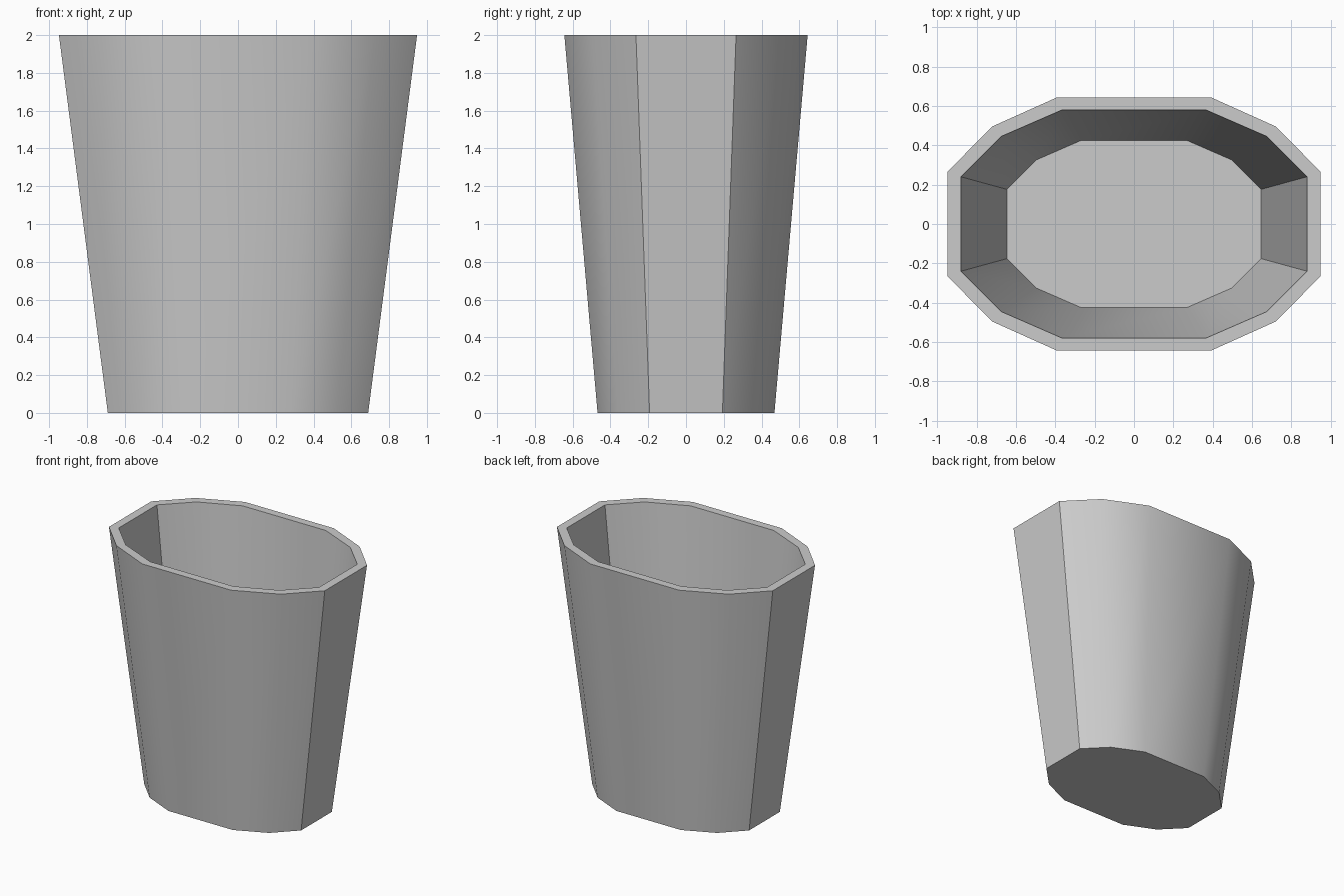
import bpy, bmesh, math

if "Cube" in bpy.data.objects:
    bpy.data.objects.remove(bpy.data.objects["Cube"])

# One quarter of each outline at the rim
OUTER = [(0.948, 0.265), (0.722, 0.495), (0.39, 0.644)]
INNER = [(0.88, 0.24), (0.675, 0.445), (0.365, 0.58)]
BASE_SCALE = 0.727
HEIGHT, FLOOR = 2.0, 0.045


def outline(quarter):
    """Mirror a quarter outline into a full loop."""
    half = quarter + [(-x, y) for x, y in reversed(quarter)]
    return half + [(-x, -y) for x, y in half]


def ring(bm, quarter, z):
    s = BASE_SCALE + (1 - BASE_SCALE) * z / HEIGHT
    return [bm.verts.new((x * s, y * s, z)) for x, y in outline(quarter)]


bm = bmesh.new()
# Base, outer wall, rim, inner wall and floor
rings = [ring(bm, OUTER, 0), ring(bm, OUTER, HEIGHT),
         ring(bm, INNER, HEIGHT), ring(bm, INNER, FLOOR)]
for a, b in zip(rings, rings[1:]):
    n = len(a)
    for i in range(n):
        j = (i + 1) % n
        bm.faces.new((a[i], a[j], b[j], b[i]))
bm.faces.new(list(reversed(rings[0])))
bm.faces.new(rings[-1])
bmesh.ops.recalc_face_normals(bm, faces=bm.faces)

mesh = bpy.data.meshes.new("waste_bin")
bm.to_mesh(mesh)
bm.free()

grey = bpy.data.materials.new("light_grey")
grey.diffuse_color = (0.6, 0.6, 0.6, 1)
grey.use_nodes = True
grey.node_tree.nodes["Principled BSDF"].inputs["Base Color"].default_value = grey.diffuse_color
mesh.materials.append(grey)

bin_obj = bpy.data.objects.new("waste_bin", mesh)
bpy.context.collection.objects.link(bin_obj)
bpy.context.view_layer.objects.active = bin_obj
bin_obj.select_set(True)
bpy.ops.object.shade_smooth_by_angle(angle=math.radians(30))
